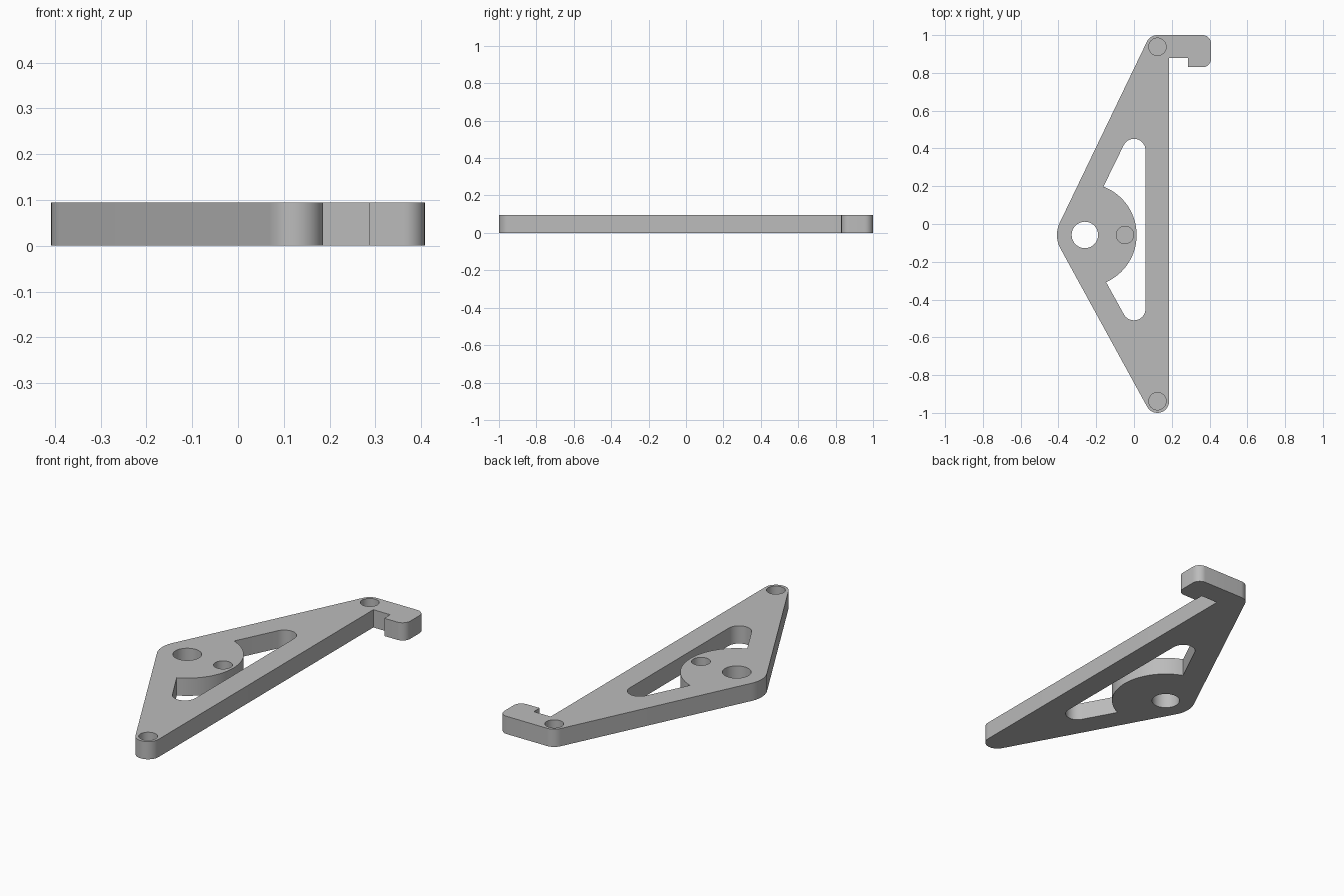
import bpy, bmesh
from math import radians, cos, sin

cube = bpy.data.objects.get("Cube")
if cube:
    bpy.data.objects.remove(cube, do_unlink=True)

THICK = 0.095
PIVOT = (-0.26, -0.058)
TIP_X, TIP_Y, TIP_R = 0.124, 0.938, 0.062
UPPER, LOWER = 154.3, 208.7      # directions the two slanted edges face

steel = bpy.data.materials.new("light grey")
steel.use_nodes = True
grey = (0.5, 0.5, 0.5, 1)
steel.diffuse_color = grey
steel.node_tree.nodes["Principled BSDF"].inputs["Base Color"].default_value = grey


def arc(center, radius, start, end, steps=16):
    angles = [radians(start + (end - start) * i / steps) for i in range(steps + 1)]
    return [(center[0] + radius * cos(a), center[1] + radius * sin(a)) for a in angles]


def prism(name, outline, bottom, top):
    bm = bmesh.new()
    face = bm.faces.new([bm.verts.new((x, y, bottom)) for x, y in outline])
    lifted = bmesh.ops.extrude_face_region(bm, geom=[face])["geom"]
    verts = [v for v in lifted if isinstance(v, bmesh.types.BMVert)]
    bmesh.ops.translate(bm, verts=verts, vec=(0, 0, top - bottom))
    bmesh.ops.recalc_face_normals(bm, faces=bm.faces)
    mesh = bpy.data.meshes.new(name)
    bm.to_mesh(mesh)
    bm.free()
    mesh.materials.append(steel)
    obj = bpy.data.objects.new(name, mesh)
    bpy.context.collection.objects.link(obj)
    return obj


def cut(target, cutter):
    cutter.hide_render = True
    bpy.context.view_layer.objects.active = target
    mod = target.modifiers.new("cut", "BOOLEAN")
    mod.operation = "DIFFERENCE"
    mod.solver = "EXACT"
    mod.object = cutter
    bpy.ops.object.modifier_apply(modifier=mod.name)
    bpy.data.objects.remove(cutter, do_unlink=True)


# Triangular arm with rounded corners and a hook at the back end
outline = arc(PIVOT, 0.148, UPPER, LOWER)
outline += arc((TIP_X, -TIP_Y), TIP_R, LOWER, 360)
outline += [(0.186, 0.88), (0.286, 0.88), (0.286, 0.83)]
outline += arc((0.363, 0.875), 0.045, -90, 0, 10)
outline += arc((0.363, 0.955), 0.045, 0, 90, 10)
outline += arc((TIP_X, TIP_Y), TIP_R, 90, UPPER)
arm = prism("hooked_arm", outline, 0, THICK)

# Window that wraps round the pivot boss
window = arc(PIVOT, 0.274, -65.8, 69, 40)
window += arc((0, 0.39), 0.061, UPPER, 0)
window += arc((0, -0.449), 0.061, 0, LOWER - 360)
cut(arm, prism("window_cutter", window, -0.1, 0.2))

# Through hole at the pivot, blind holes at the boss and both tips
holes = [(PIVOT, 0.07, -0.1), ((-0.048, -0.058), 0.046, 0.025),
         ((TIP_X, TIP_Y), 0.046, 0.025), ((TIP_X, -TIP_Y), 0.046, 0.025)]
for center, radius, floor in holes:
    circle = arc(center, radius, 0, 360, 48)[:-1]
    cut(arm, prism("hole_cutter", circle, floor, 0.2))

# Smooth curved walls, crisp rims
bpy.ops.object.select_all(action="DESELECT")
arm.select_set(True)
bpy.context.view_layer.objects.active = arm
bpy.ops.object.shade_smooth_by_angle(angle=radians(25))
